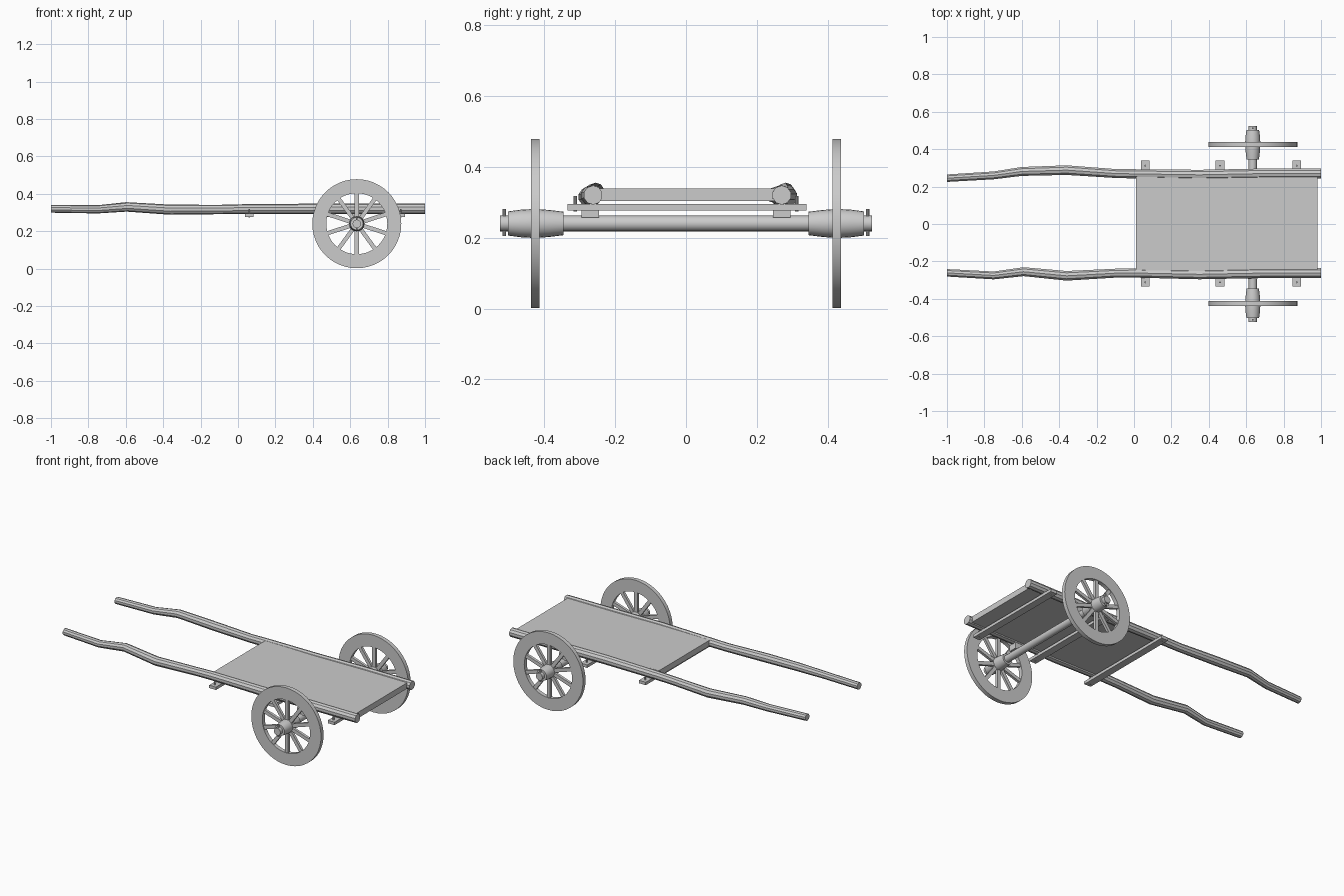
import bpy, bmesh
from math import pi, cos, sin
from mathutils import Vector, Matrix

if "Cube" in bpy.data.objects:
    bpy.data.objects.remove(bpy.data.objects["Cube"])

AX, AZ = 0.635, 0.24      # axle position
WY = 0.425                # wheel offset from centre


def finish(name, bm, smooth=False):
    bmesh.ops.recalc_face_normals(bm, faces=bm.faces)
    me = bpy.data.meshes.new(name)
    bm.to_mesh(me)
    bm.free()
    ob = bpy.data.objects.new(name, me)
    bpy.context.collection.objects.link(ob)
    if smooth:
        bpy.ops.object.select_all(action='DESELECT')
        ob.select_set(True)
        bpy.context.view_layer.objects.active = ob
        bpy.ops.object.shade_smooth_by_angle(angle=0.6)
    return ob


def add_box(bm, centre, size, rot=Matrix()):
    m = rot @ Matrix.Translation(centre) @ Matrix.Diagonal((*size, 1))
    bmesh.ops.create_cube(bm, size=1, matrix=m)


def box(name, centre, size):
    bm = bmesh.new()
    add_box(bm, centre, size)
    return finish(name, bm)


def loft(bm, rings, closed=False):
    rows = [[bm.verts.new(p) for p in r] for r in rings]
    n = len(rows[0])
    pairs = list(zip(rows, rows[1:]))
    if closed:
        pairs.append((rows[-1], rows[0]))
    for a, b in pairs:
        for i in range(n):
            j = (i + 1) % n
            bm.faces.new((a[i], a[j], b[j], b[i]))
    if not closed:
        bm.faces.new(rows[0])
        bm.faces.new(rows[-1])


def lathe_y(bm, profile, n, closed=False):
    # revolve (y, radius) pairs about the axle line
    loft(bm, [[(AX + r * cos(2 * pi * i / n), y, AZ + r * sin(2 * pi * i / n))
               for i in range(n)] for y, r in profile], closed)


def pin(name, x, y, z0, z1, r):
    bm = bmesh.new()
    bmesh.ops.create_cone(bm, cap_ends=True, segments=10, radius1=r, radius2=r, depth=z1 - z0,
                          matrix=Matrix.Translation((x, y, (z0 + z1) / 2)))
    return finish(name, bm, True)


# crooked wooden shafts: (x, y, z, radius)
def shaft(name, path):
    bm = bmesh.new()
    n = 10
    loft(bm, [[(x, y + r * cos(2 * pi * (i + .5) / n), z + r * sin(2 * pi * (i + .5) / n))
               for i in range(n)] for x, y, z, r in path])
    finish(name, bm, True)


shaft("left_shaft", [(-1, .245, .32, .021), (-.75, .26, .317, .022), (-.6, .281, .33, .025),
                     (-.36, .288, .315, .027), (-.1, .27, .316, .025), (.01, .268, .318, .026),
                     (.35, .263, .319, .028), (.65, .269, .32, .028), (1, .27, .32, .027)])
shaft("right_shaft", [(-1, -.261, .32, .021), (-.75, -.275, .317, .022), (-.59, -.255, .33, .025),
                      (-.36, -.277, .315, .027), (-.1, -.263, .316, .025), (.01, -.262, .318, .026),
                      (.35, -.269, .319, .028), (.65, -.263, .32, .028), (1, -.262, .32, .027)])

# cart bed
box("bed", (.495, 0, .321), (.97, .50, .036))

# cross bars with pegs at their ends
for k, x in enumerate((.06, .46, .87)):
    box(f"cross_bar_{k}", (x, .003, .286), (.046, .674, .018))
    for s in (-1, 1):
        pin(f"bar_peg_{k}_{s}", x, s * .312, .274, .318, .005)

# axle and saddle blocks
bm = bmesh.new()
lathe_y(bm, [(-.525, .022), (.525, .022)], 20)
finish("axle", bm, True)
for s in (-1, 1):
    box(f"saddle_block_{s}", (AX, s * .27, .276), (.05, .05, .038))

# wheels: rim, barrel hub, ten spokes, linch pin
for s, side in ((-1, "right"), (1, "left")):
    y = s * WY
    bm = bmesh.new()
    lathe_y(bm, [(y - .0125, .238), (y + .0125, .238), (y + .0125, .163), (y - .0125, .163)], 48, True)
    finish(f"{side}_rim", bm, True)

    bm = bmesh.new()
    lathe_y(bm, [(s * a, r) for a, r in ((.345, .033), (.385, .038), (.425, .041),
                                         (.465, .039), (.502, .034))], 20)
    finish(f"{side}_hub", bm, True)

    bm = bmesh.new()
    for i in range(10):
        rot = Matrix.Translation((AX, y, AZ)) @ Matrix.Rotation(i * pi / 5, 4, 'Y')
        add_box(bm, Vector((0, 0, .1)), (.022, .016, .145), rot)
    finish(f"{side}_spokes", bm)

    pin(f"{side}_linch_pin", AX, s * .512, .205, .281, .005)
